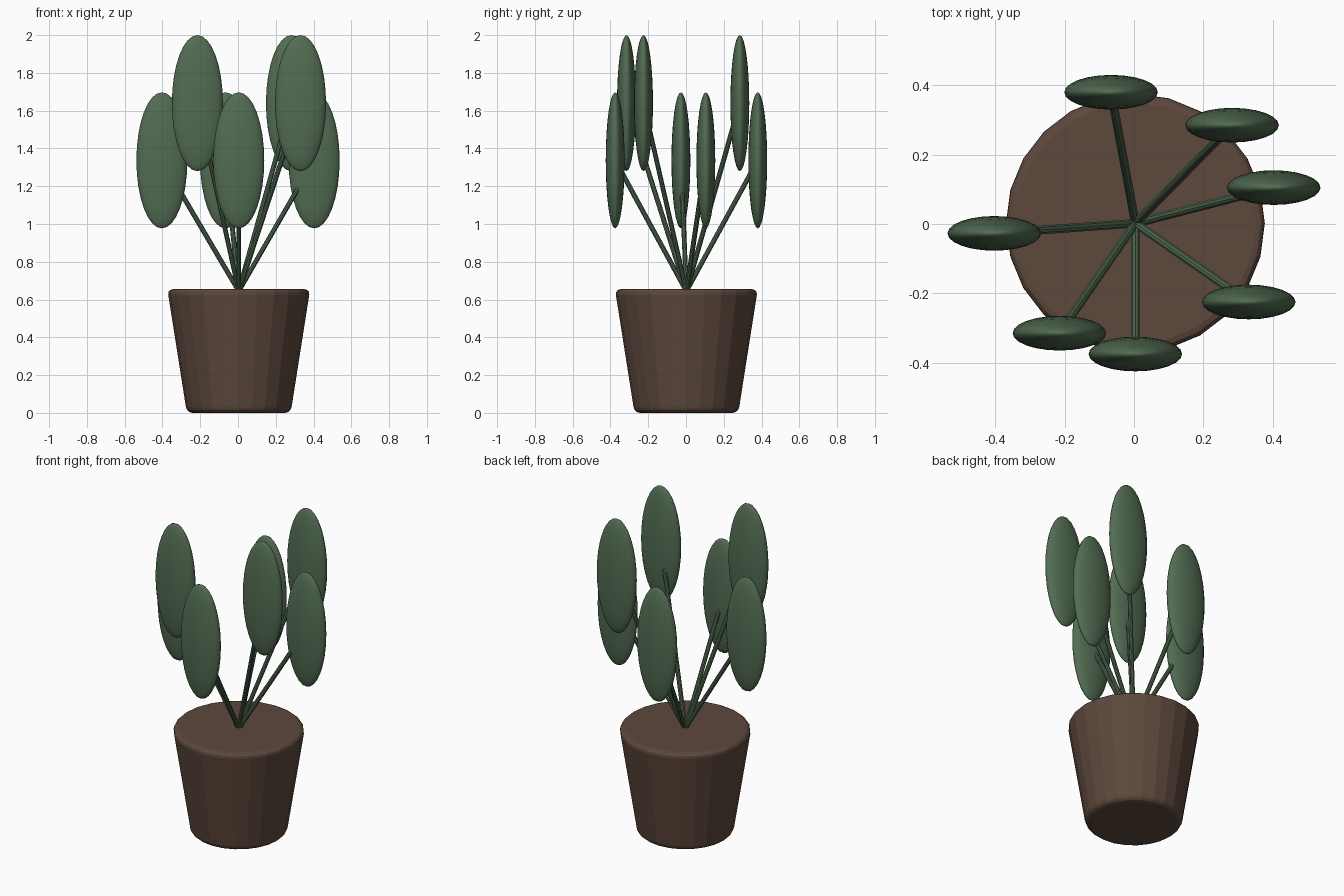
import bpy
from mathutils import Vector

if "Cube" in bpy.data.objects:
    bpy.data.objects.remove(bpy.data.objects["Cube"])


def material(name, rgb):
    m = bpy.data.materials.new(name)
    m.diffuse_color = (*rgb, 1)
    m.use_nodes = True
    m.node_tree.nodes["Principled BSDF"].inputs["Base Color"].default_value = m.diffuse_color
    return m


BROWN = material("brown_clay", (0.11, 0.065, 0.045))
GREEN = material("leaf_green", (0.085, 0.15, 0.085))
POT_H = 0.655
CENTRE = Vector((0.004, 0.002, 0))


def finish(name, mat, smooth=False):
    ob = bpy.context.object
    ob.name = name
    ob.data.materials.append(mat)
    if smooth:
        bpy.ops.object.shade_smooth()
    return ob


# Tapered pot with rounded rims
bpy.ops.mesh.primitive_cone_add(vertices=24, radius1=0.275, radius2=0.378, depth=POT_H,
                                location=CENTRE + Vector((0, 0, POT_H / 2)))
pot = finish("pot", BROWN)
bevel = pot.modifiers.new("rim_rounding", 'BEVEL')
bevel.width = 0.03
bevel.segments = 3
bevel.limit_method = 'ANGLE'

# Leaf centres, fanned around the pot at two heights
LOW, HIGH = 1.337, 1.64
leaves = [(0.403, 0.105, LOW), (0.283, 0.285, HIGH), (-0.066, 0.38, LOW),
          (-0.403, -0.027, LOW), (-0.215, -0.315, HIGH), (0.004, -0.375, LOW),
          (0.331, -0.225, HIGH)]

root = CENTRE + Vector((0, 0, POT_H - 0.01))
for i, pos in enumerate(leaves, 1):
    tip = Vector(pos)
    # Straight stem from the soil to the leaf centre
    axis = tip - root
    bpy.ops.mesh.primitive_cylinder_add(vertices=10, radius=0.013, depth=axis.length,
                                        location=(root + tip) / 2)
    bpy.context.object.rotation_euler = axis.to_track_quat('Z', 'Y').to_euler()
    stem = finish(f"stem_{i}", GREEN, True)
    bpy.context.view_layer.objects.active = stem
    bpy.ops.object.shade_smooth_by_angle()

    # Flattened oval leaf blade
    bpy.ops.mesh.primitive_uv_sphere_add(segments=24, ring_count=16, radius=1, location=tip)
    bpy.context.object.scale = (0.135, 0.05, 0.36)
    finish(f"leaf_{i}", GREEN, True)
